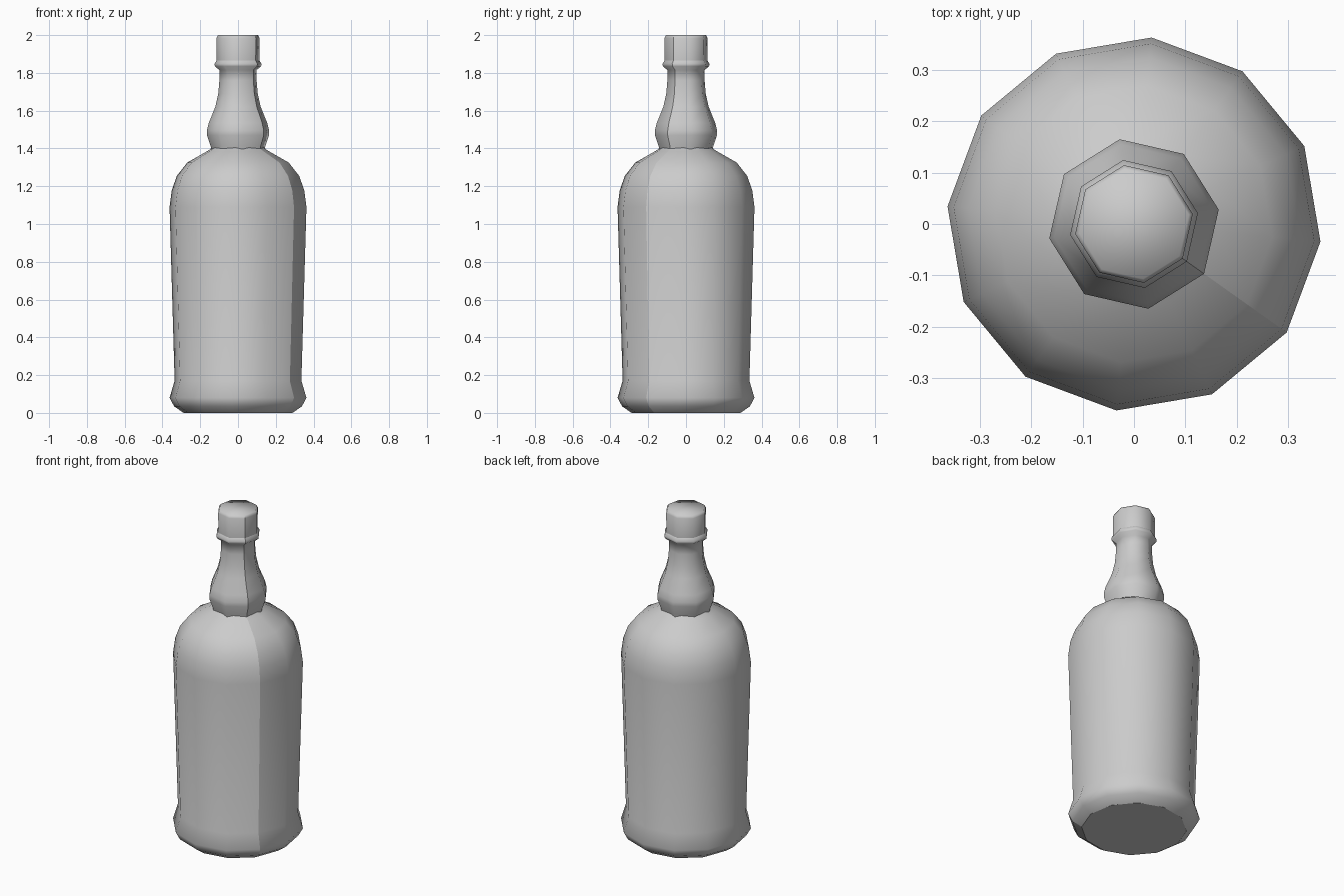
import bpy
import bmesh
import math

cube = bpy.data.objects.get("Cube")
if cube:
    bpy.data.objects.remove(cube, do_unlink=True)

# Single plain grey for the whole bottle
grey = bpy.data.materials.new("plain_grey")
grey.use_nodes = True
colour = (0.6, 0.6, 0.6, 1)
grey.diffuse_color = colour
grey.node_tree.nodes["Principled BSDF"].inputs["Base Color"].default_value = colour

SEAM = math.radians(-35.4)


def lathe(name, profile, sides, sharp_rings=()):
    """Turn (radius, height) points into a smooth closed form with one hard seam."""
    bm = bmesh.new()
    rings = []
    for radius, z in profile:
        angles = [SEAM + math.tau * i / sides for i in range(sides)]
        rings.append([bm.verts.new((radius * math.cos(a), radius * math.sin(a), z))
                      for a in angles])
    for low, high in zip(rings, rings[1:]):
        for i in range(sides):
            j = (i + 1) % sides
            bm.faces.new((low[i], low[j], high[j], high[i]))
        bm.edges.get((low[0], high[0])).smooth = False
    bm.faces.new(rings[0][::-1])
    bm.faces.new(rings[-1])
    for face in bm.faces:
        face.smooth = True
    for index in sharp_rings:
        ring = rings[index]
        for i in range(sides):
            bm.edges.get((ring[i], ring[(i + 1) % sides])).smooth = False
    mesh = bpy.data.meshes.new(name)
    bm.to_mesh(mesh)
    bm.free()
    mesh.materials.append(grey)
    obj = bpy.data.objects.new(name, mesh)
    bpy.context.collection.objects.link(obj)
    return obj


# Body with flared foot, slight taper and round shoulder
lathe("bottle_body", [
    (0.29, 0), (0.34, 0.035), (0.364, 0.08), (0.337, 0.17),
    (0.364, 1.09), (0.352, 1.18), (0.325, 1.255), (0.27, 1.325),
    (0.165, 1.385), (0.135, 1.405),
], 12, sharp_rings=(0, -1))

# Bulged neck tapering to the collar
lathe("bottle_neck", [
    (0.142, 1.385), (0.146, 1.41), (0.167, 1.47), (0.167, 1.495),
    (0.157, 1.535), (0.122, 1.62), (0.106, 1.69), (0.1, 1.76),
    (0.1, 1.815), (0.124, 1.835), (0.126, 1.848), (0.115, 1.865),
], 8, sharp_rings=(0, -1))

# Stopper cap with a small chamfer
lathe("bottle_cap", [
    (0.115, 1.86), (0.116, 1.985), (0.108, 2),
], 8, sharp_rings=(0,))
